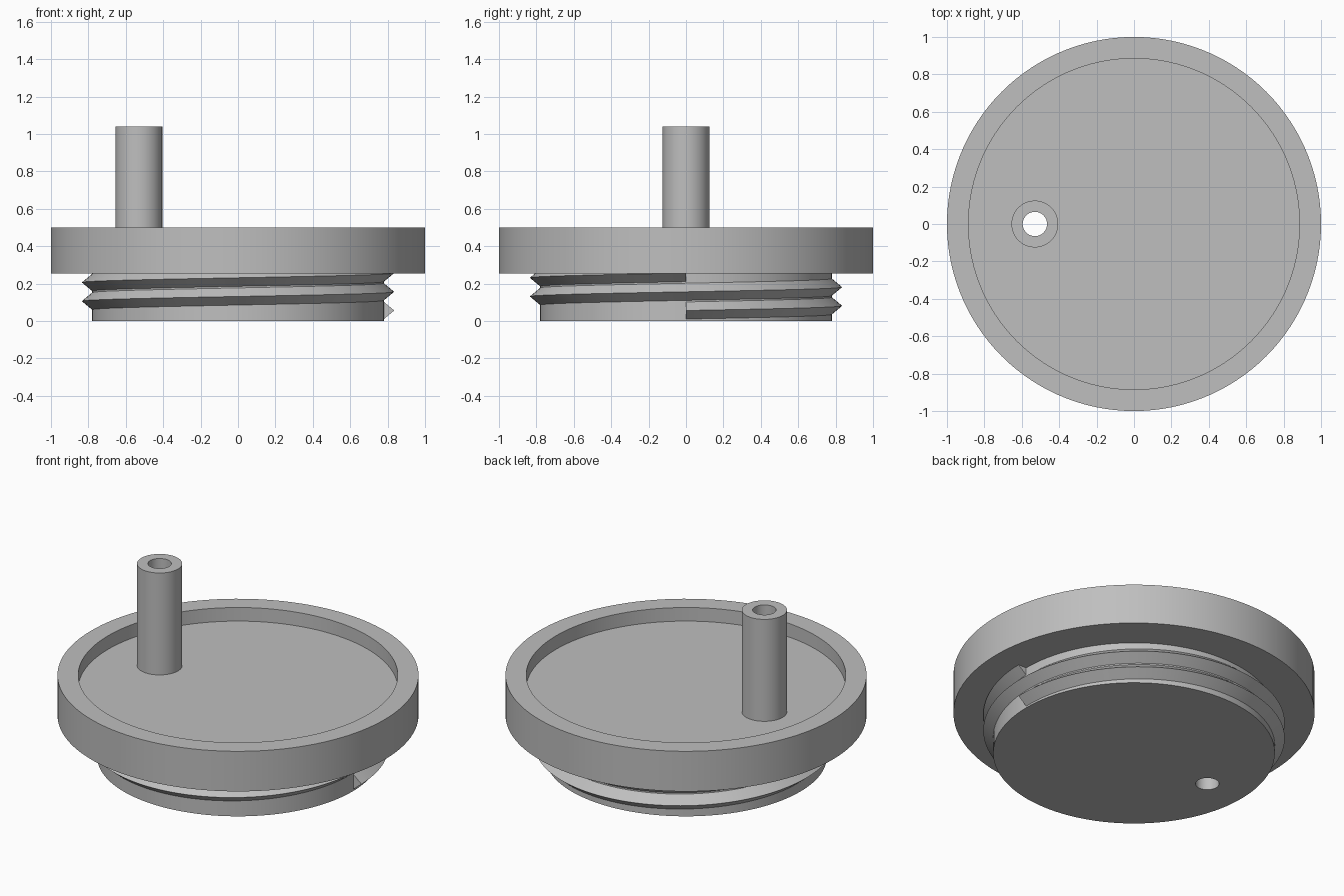
import bpy, bmesh
from math import sin, cos, pi, radians

old = bpy.data.objects.get("Cube")
if old:
    bpy.data.objects.remove(old, do_unlink=True)

SEGMENTS = 120
POST_X, BORE = -0.53, 0.065

grey = bpy.data.materials.new("light grey plastic")
grey.use_nodes = True
colour = (0.52, 0.52, 0.52, 1)
grey.diffuse_color = colour
grey.node_tree.nodes["Principled BSDF"].inputs["Base Color"].default_value = colour


def sweep(name, profile, rise=0.0, turns=1, x=0.0):
    """Turn a closed (radius, z) profile about the z axis, climbing by rise per turn."""
    bm = bmesh.new()
    steps = SEGMENTS * turns
    rings = []
    for i in range(steps + 1):
        a = 2 * pi * i / SEGMENTS
        lift = rise * i / SEGMENTS
        rings.append([bm.verts.new((r * cos(a), r * sin(a), z + lift)) for r, z in profile])
    for a, b in zip(rings, rings[1:]):
        for j in range(len(profile)):
            k = (j + 1) % len(profile)
            if profile[j][0] or profile[k][0]:
                bm.faces.new((a[j], b[j], b[k], a[k]))
    if rise:
        bm.faces.new(rings[0])
        bm.faces.new(rings[-1])
    bmesh.ops.remove_doubles(bm, verts=bm.verts, dist=0.0001)
    bmesh.ops.recalc_face_normals(bm, faces=bm.faces)
    mesh = bpy.data.meshes.new(name)
    bm.to_mesh(mesh)
    bm.free()
    mesh.materials.append(grey)
    obj = bpy.data.objects.new(name, mesh)
    obj.location.x = x
    bpy.context.collection.objects.link(obj)
    return obj


def activate(obj):
    bpy.ops.object.select_all(action='DESELECT')
    obj.select_set(True)
    bpy.context.view_layer.objects.active = obj


# Cap with a raised rim above and a solid plug below
cap = sweep("cap_and_plug", [(0, 0), (0.78, 0), (0.78, 0.255), (1, 0.255),
                             (1, 0.5), (0.885, 0.5), (0.885, 0.417), (0, 0.417)])

# Bore through the cap, below the post
cutter = sweep("bore_cutter", [(0, -0.1), (BORE, -0.1), (BORE, 0.6), (0, 0.6)], x=POST_X)
cutter.hide_render = True
cut = cap.modifiers.new("bore", 'BOOLEAN')
cut.operation, cut.solver, cut.object = 'DIFFERENCE', 'EXACT', cutter
activate(cap)
bpy.ops.object.modifier_apply(modifier=cut.name)
bpy.data.objects.remove(cutter, do_unlink=True)

# Hollow post standing on the recessed floor
post = sweep("hollow_post", [(BORE, 0.41), (0.125, 0.41), (0.125, 1.04), (BORE, 1.04)], x=POST_X)

# Screw thread winding twice around the plug
thread = sweep("screw_thread", [(0.775, 0.006), (0.835, 0.056), (0.775, 0.106)],
               rise=0.1, turns=2)

for part in (cap, post, thread):
    activate(part)
    bpy.ops.object.shade_smooth_by_angle(angle=radians(30))
